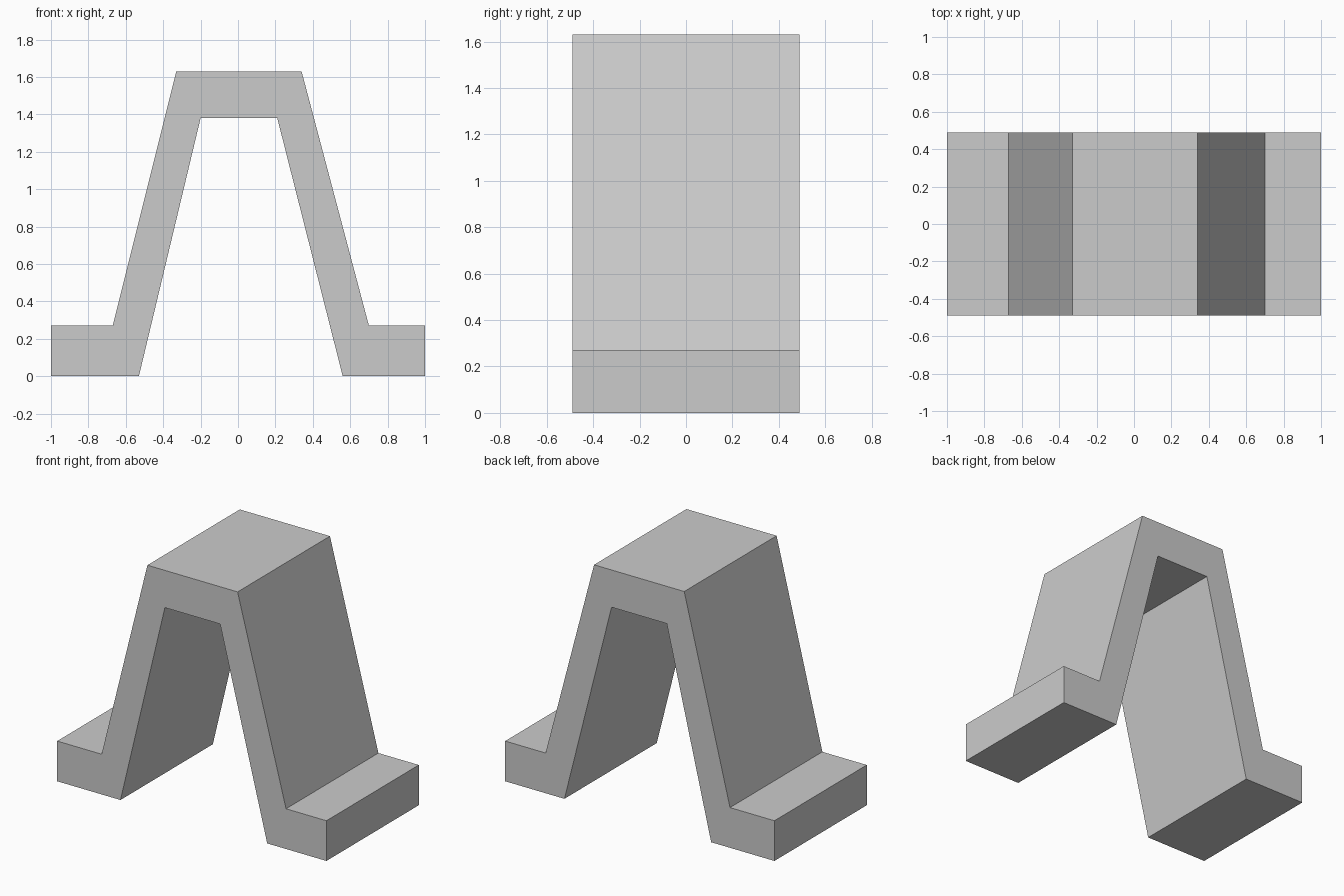
import bpy
import bmesh

cube = bpy.data.objects.get("Cube")
if cube:
    bpy.data.objects.remove(cube, do_unlink=True)

HALF_DEPTH = 0.49

# Single plain grey
grey = bpy.data.materials.new("plain grey")
grey.use_nodes = True
colour = (0.6, 0.6, 0.6, 1)
grey.diffuse_color = colour
grey.node_tree.nodes["Principled BSDF"].inputs["Base Color"].default_value = colour

# Bracket outline in x, z: outer edge left to right, then inner edge back
outer = [(-1, 0), (-1, 0.27), (-0.67, 0.27), (-0.33, 1.63),
         (0.34, 1.63), (0.7, 0.27), (1, 0.27), (1, 0)]
inner = [(0.56, 0), (0.21, 1.38), (-0.2, 1.38), (-0.53, 0)]


def extrude_profile(name, points, half_depth, material):
    """Extrude an x-z outline along y into a solid part."""
    bm = bmesh.new()
    face = bm.faces.new([bm.verts.new((x, -half_depth, z)) for x, z in points])
    result = bmesh.ops.extrude_face_region(bm, geom=[face], use_keep_orig=True)
    moved = [v for v in result["geom"] if isinstance(v, bmesh.types.BMVert)]
    bmesh.ops.translate(bm, vec=(0, 2 * half_depth, 0), verts=moved)
    bmesh.ops.recalc_face_normals(bm, faces=bm.faces)
    mesh = bpy.data.meshes.new(name)
    bm.to_mesh(mesh)
    bm.free()
    mesh.materials.append(material)
    obj = bpy.data.objects.new(name, mesh)
    bpy.context.collection.objects.link(obj)
    return obj


# Hat-shaped bracket with two flat feet
extrude_profile("bracket", outer + inner, HALF_DEPTH, grey)
